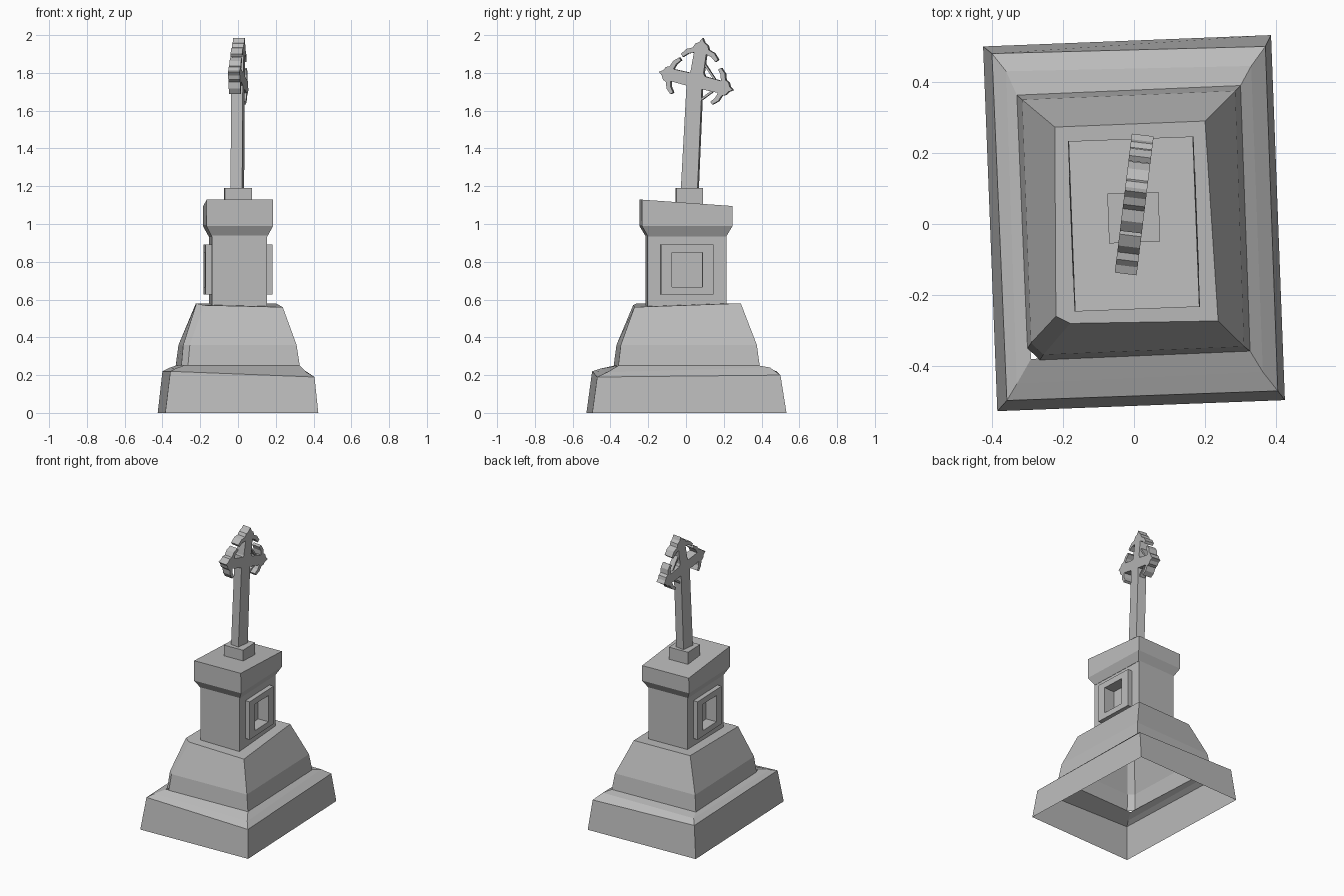
import bpy, bmesh, math
from mathutils import Matrix, Vector

cube = bpy.data.objects.get("Cube")
if cube:
    bpy.data.objects.remove(cube, do_unlink=True)

stone = bpy.data.materials.new("grey stone")
stone.use_nodes = True
GREY = (0.5, 0.5, 0.5, 1)
stone.diffuse_color = GREY
stone.node_tree.nodes["Principled BSDF"].inputs["Base Color"].default_value = GREY


def finish(name, bm, turn=0.0, centre=(0, 0, 0)):
    bmesh.ops.recalc_face_normals(bm, faces=bm.faces)
    c = Vector(centre)
    bm.transform(Matrix.Translation(c) @ Matrix.Rotation(turn, 4, "Z") @ Matrix.Translation(-c))
    mesh = bpy.data.meshes.new(name)
    bm.to_mesh(mesh)
    bm.free()
    mesh.materials.append(stone)
    ob = bpy.data.objects.new(name, mesh)
    bpy.context.collection.objects.link(ob)
    return ob


def loft(name, rings, cap_start=True, cap_end=True, turn=0.0):
    """Skin a list of equal-length rings of points."""
    bm = bmesh.new()
    loops = [[bm.verts.new(p) for p in ring] for ring in rings]
    for a, b in zip(loops, loops[1:]):
        for i in range(len(a)):
            j = (i + 1) % len(a)
            bm.faces.new((a[i], a[j], b[j], b[i]))
    if cap_start:
        bm.faces.new(loops[0][::-1])
    if cap_end:
        bm.faces.new(loops[-1])
    return finish(name, bm, turn)


def level(z, *corners):
    return [(x, y, z) for x, y in corners]


def rect(z, hx, hy, cy=0.0):
    return level(z, (-hx, cy - hy), (hx, cy - hy), (hx, cy + hy), (-hx, cy + hy))


TURN = math.radians(2.2)

# Weathered foundation, open underneath, with chipped right-hand corners
seat = level(0.25, (-0.29, -0.38), (0.327, -0.358), (0.30, 0.39), (-0.33, 0.363))
loft("foundation", [
    level(0, (-0.385, -0.527), (0.425, -0.496), (0.386, 0.532), (-0.425, 0.50)),
    [(-0.358, -0.497, 0.22), (0.405, -0.47, 0.19), (0.37, 0.50, 0.20), (-0.40, 0.48, 0.22)],
    [(-0.33, -0.45, 0.235), (0.363, -0.417, 0.215), (0.33, 0.445, 0.24), (-0.36, 0.43, 0.24)],
    seat], cap_start=False, cap_end=False)

# Sloping plinth with a worn front corner
seat5 = [(-0.30, -0.35, 0.25), (-0.265, -0.383, 0.25)] + seat[1:]
loft("plinth", [
    seat5,
    level(0.36, (-0.29, -0.335), (-0.255, -0.368), (0.31, -0.345), (0.285, 0.375), (-0.315, 0.35)),
    [(-0.22, -0.26, 0.58), (-0.18, -0.28, 0.57), (0.237, -0.273, 0.56),
     (0.20, 0.29, 0.58), (-0.223, 0.273, 0.58)]], cap_start=False)


# Shaft with a raised frame and recessed niche on both sides
def side(x, y0, y1, z0, z1):
    return [(x, y0, z0), (x, y1, z0), (x, y1, z1), (x, y0, z1)]


FACE, FRAME, NICHE = (-0.21, 0.21, 0.56, 0.95), (-0.14, 0.14, 0.628, 0.892), (-0.08, 0.08, 0.667, 0.85)
steps = [(0.10, NICHE), (0.178, NICHE), (0.178, FRAME), (0.146, FRAME), (0.146, FACE)]
loft("shaft", [side(-x, *r) for x, r in steps] + [side(x, *r) for x, r in reversed(steps)], turn=TURN)

# Capital with an undercut and a sloping top
top = [(x, y, 1.112 - 0.07 * y) for x, y, z in rect(0, 0.175, 0.24)]
loft("capital", [rect(0.935, 0.148, 0.208), rect(0.99, 0.177, 0.24), top], turn=TURN)

# Block that holds the cross
loft("cross_foot", [rect(1.09, 0.072, 0.07, 0.018), rect(1.19, 0.072, 0.07, 0.018)], turn=TURN)

# Leaning cross: one outline in the y-z plane, with flowered arm ends
CENTRE = Vector((0.055, 1.757))
HALF_ARM = [(0.042, 0.035), (0.13, 0.033), (0.122, 0.062), (0.102, 0.088), (0.115, 0.1),
            (0.142, 0.075), (0.153, 0.043), (0.172, 0.034), (0.183, 0.014)]


def on_arm(degrees, u, v):
    a = math.radians(degrees)
    return CENTRE + Vector((u * math.cos(a) - v * math.sin(a), u * math.sin(a) + v * math.cos(a)))


def arm(degrees, stretch=1.0):
    pts = [(u, -v) for u, v in HALF_ARM] + [(0.203, 0)] + HALF_ARM[::-1]
    return [on_arm(degrees, u * stretch, v) for u, v in pts]


def prism(name, outline, half):
    bm = bmesh.new()
    face = bm.faces.new([bm.verts.new((-half, y, z)) for y, z in outline])
    new = bmesh.ops.extrude_face_region(bm, geom=[face])["geom"]
    bmesh.ops.translate(bm, vec=(2 * half, 0, 0), verts=[g for g in new if isinstance(g, bmesh.types.BMVert)])
    if len(outline) > 4:
        bmesh.ops.triangulate(bm, faces=[f for f in bm.faces if len(f.verts) > 4])
    return finish(name, bm, math.radians(-7), (0, 0.05, 0))


RIGHT, UP, LEFT = -13.8, 81, 166.2
prism("cross", arm(RIGHT) + arm(UP, 1.13) + arm(LEFT) + [Vector((-0.025, 1.17)), Vector((0.064, 1.17))], 0.031)

# Thin braces left between the arms on one side
for name, a, b in (("upper_brace", RIGHT, UP), ("lower_brace", 266, 360 + RIGHT)):
    prism(name, [on_arm(a, 0.1, 0.02), on_arm(a, 0.115, 0.02),
                 on_arm(b, 0.115, -0.02), on_arm(b, 0.1, -0.02)], 0.02)
